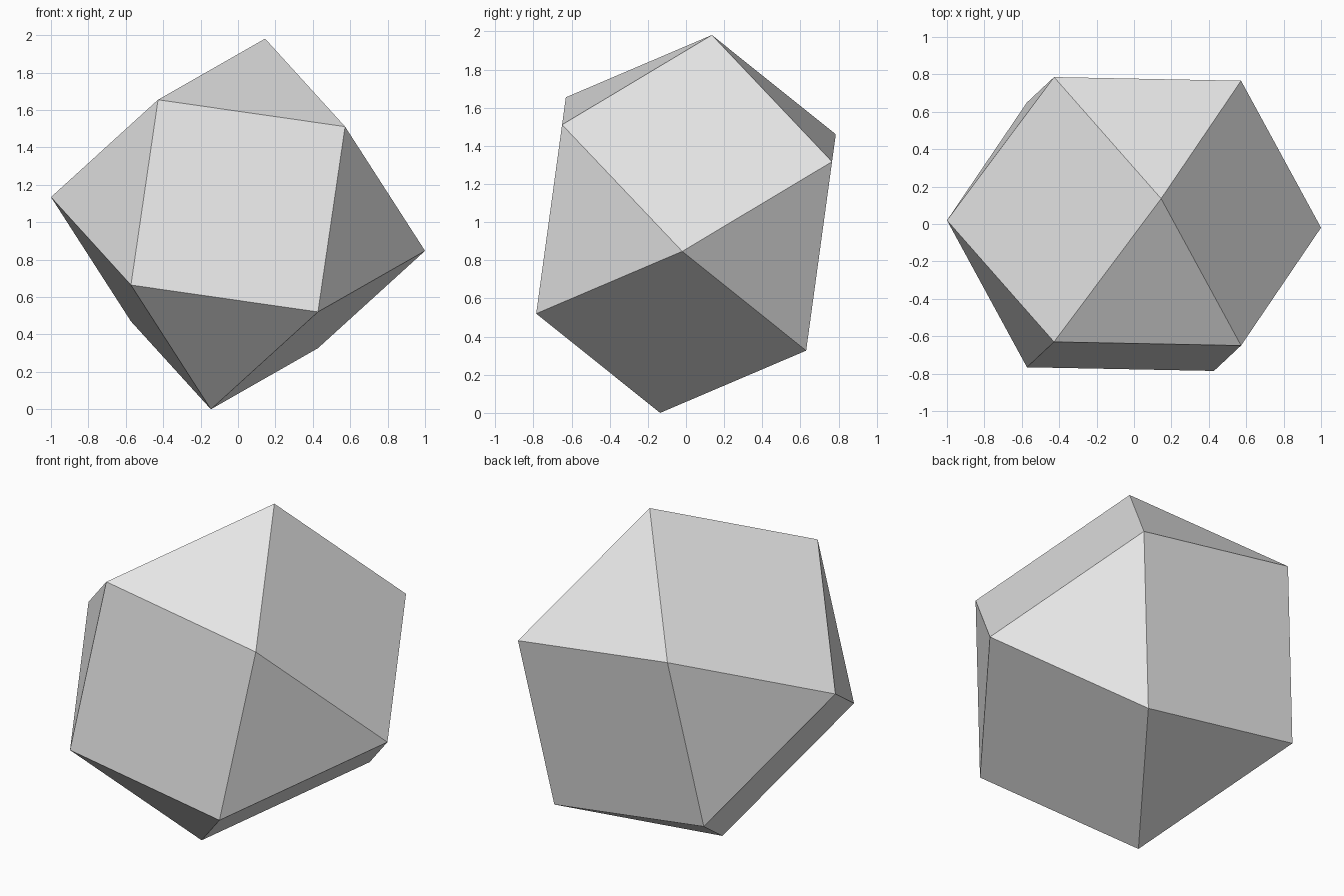
import bpy
import bmesh
from math import radians
from mathutils import Matrix

default = bpy.data.objects.get("Cube")
if default:
    bpy.data.objects.remove(default, do_unlink=True)

RADIUS = 1.0104                      # centre to corner, equal to the edge length
TILT_X, TILT_Y = radians(-7.8), radians(8.25)

# Plain light grey
grey = bpy.data.materials.new("light_grey")
grey.use_nodes = True
colour = (0.8, 0.8, 0.8, 1)
grey.diffuse_color = colour
grey.node_tree.nodes["Principled BSDF"].inputs["Base Color"].default_value = colour

# Cuboctahedron: the hull of a cube's edge midpoints
cube = bmesh.new()
bmesh.ops.create_cube(cube, size=RADIUS * 2 ** 0.5)
solid = bmesh.new()
for edge in cube.edges:
    solid.verts.new((edge.verts[0].co + edge.verts[1].co) / 2)
cube.free()
bmesh.ops.convex_hull(solid, input=solid.verts[:])
bmesh.ops.dissolve_limit(solid, angle_limit=radians(1),
                         verts=solid.verts[:], edges=solid.edges[:])
bmesh.ops.recalc_face_normals(solid, faces=solid.faces[:])

# Turn one square to the front, then tip the solid and rest it on the ground
turn = (Matrix.Rotation(TILT_X, 4, 'X') @ Matrix.Rotation(TILT_Y, 4, 'Y')
        @ Matrix.Rotation(radians(45), 4, 'Y'))
bmesh.ops.transform(solid, matrix=turn, verts=solid.verts[:])
lowest = min(v.co.z for v in solid.verts)
bmesh.ops.translate(solid, vec=(0, 0, -lowest), verts=solid.verts[:])

mesh = bpy.data.meshes.new("faceted_solid")
solid.to_mesh(mesh)
solid.free()
mesh.materials.append(grey)
bpy.context.collection.objects.link(bpy.data.objects.new("faceted_solid", mesh))
